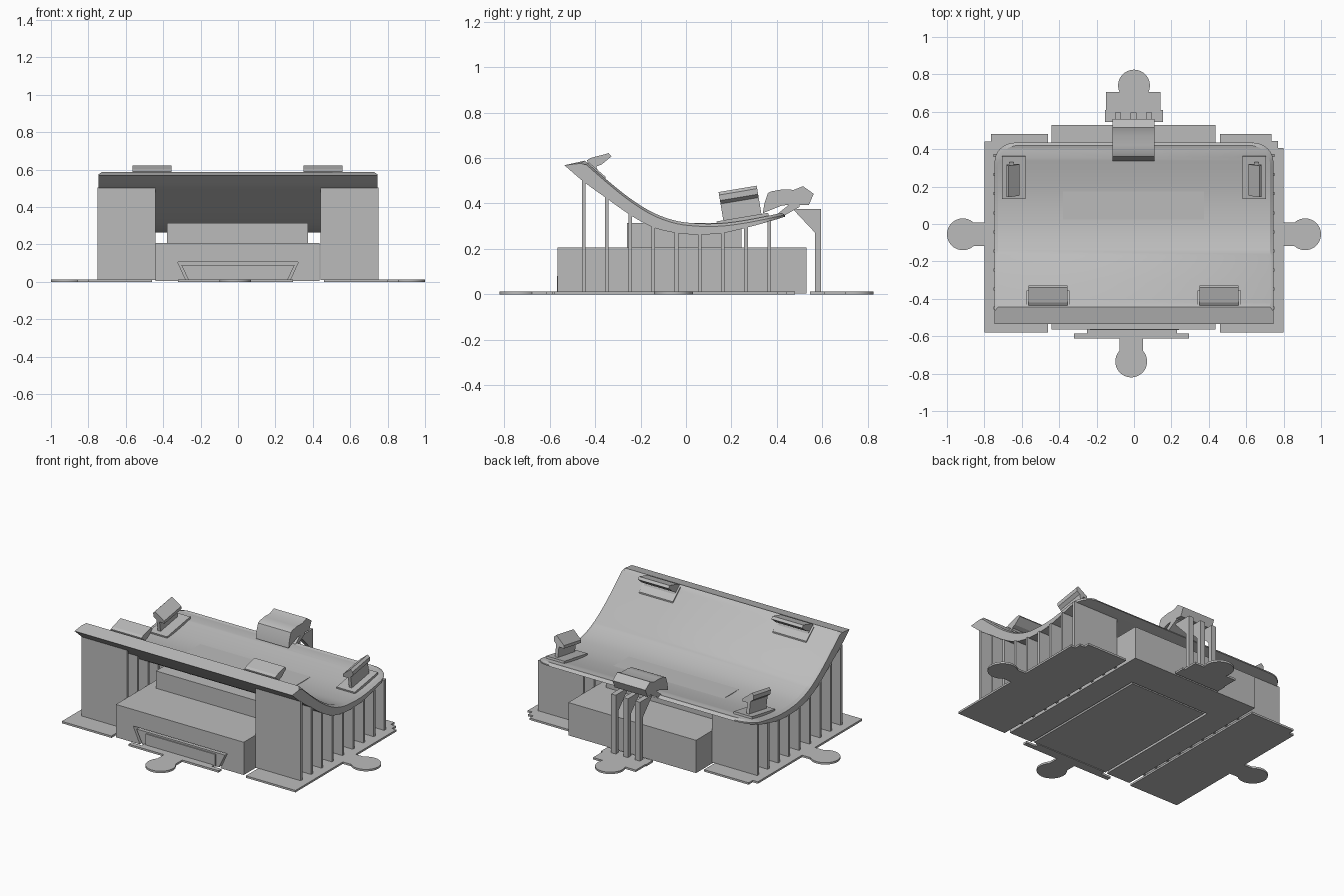
import bpy, bmesh, math
from mathutils import Matrix, Vector

if "Cube" in bpy.data.objects:
    bpy.data.objects.remove(bpy.data.objects["Cube"])

grey = bpy.data.materials.new("plain grey")
grey.diffuse_color = (0.5, 0.5, 0.5, 1)
grey.use_nodes = True
grey.node_tree.nodes["Principled BSDF"].inputs["Base Color"].default_value = grey.diffuse_color


def finish(name, bm, smooth=False):
    bmesh.ops.recalc_face_normals(bm, faces=bm.faces)
    me = bpy.data.meshes.new(name)
    bm.to_mesh(me)
    bm.free()
    ob = bpy.data.objects.new(name, me)
    bpy.context.collection.objects.link(ob)
    me.materials.append(grey)
    if smooth:
        bpy.context.view_layer.objects.active = ob
        ob.select_set(True)
        bpy.ops.object.shade_smooth_by_angle(angle=math.radians(30))
        ob.select_set(False)
    return ob


def prism(name, pts, axis, a, b, smooth=False):
    """Extrude a 2D outline along an axis: x takes (y,z), y takes (x,z), z takes (x,y)."""
    place = {'x': lambda u, v, t: (t, u, v),
             'y': lambda u, v, t: (u, t, v),
             'z': lambda u, v, t: (u, v, t)}[axis]
    bm = bmesh.new()
    lo = [bm.verts.new(place(u, v, a)) for u, v in pts]
    hi = [bm.verts.new(place(u, v, b)) for u, v in pts]
    bm.faces.new(lo)
    bm.faces.new(hi)
    n = len(pts)
    for i in range(n):
        j = (i + 1) % n
        bm.faces.new((lo[i], lo[j], hi[j], hi[i]))
    return finish(name, bm, smooth)


def box(name, x0, x1, y0, y1, z0, z1):
    return prism(name, [(x0, y0), (x1, y0), (x1, y1), (x0, y1)], 'z', z0, z1)


def tab(name, cx, cy, direction, r=0.085, neck=0.0625, reach=0.135):
    """Rounded anchor tab: a disc with a straight neck running back to the base."""
    start = math.asin(neck / r)
    pts = [(-reach, -neck)]
    for i in range(33):
        a = -math.pi + start + (2 * math.pi - 2 * start) * i / 32
        pts.append((r * math.cos(a), r * math.sin(a)))
    pts.append((-reach, neck))
    c, s = math.cos(direction), math.sin(direction)
    pts = [(cx + u * c - v * s, cy + u * s + v * c) for u, v in pts]
    return prism(name, pts, 'z', 0, 0.012, True)


def curve(points, y):
    """Smooth cubic interpolation through (y, z) points."""
    i = max(k for k in range(len(points) - 1) if k == 0 or points[k][0] <= y)
    p = [points[min(max(i + d, 0), len(points) - 1)] for d in (-1, 0, 1, 2)]
    h = p[2][0] - p[1][0]
    t = (y - p[1][0]) / h
    m1 = (p[2][1] - p[0][1]) / (p[2][0] - p[0][0]) * h
    m2 = (p[3][1] - p[1][1]) / (p[3][0] - p[1][0]) * h
    return ((2*t**3 - 3*t*t + 1) * p[1][1] + (t**3 - 2*t*t + t) * m1
            + (3*t*t - 2*t**3) * p[2][1] + (t**3 - t*t) * m2)


LOWER = [(-0.535, 0.568), (-0.45, 0.495), (-0.35, 0.423), (-0.247, 0.35), (-0.145, 0.295),
         (-0.043, 0.27), (0.06, 0.263), (0.163, 0.27), (0.265, 0.293), (0.365, 0.32), (0.44, 0.343)]
UPPER = [(-0.445, 0.588), (-0.35, 0.505), (-0.25, 0.425), (-0.15, 0.362), (-0.05, 0.325),
         (0.05, 0.312), (0.15, 0.312), (0.25, 0.324), (0.35, 0.343), (0.44, 0.363)]

# Curved cradle shell: cross-sections along y, rounded rear corners, sloped front lip
W, R, BACK = 0.745, 0.11, 0.435
stations = [-0.535 + 0.86 * i / 30 for i in range(31)]
stations += [BACK - R + R * math.sin(math.pi / 2 * i / 9) for i in range(1, 10)]
bm = bmesh.new()
rings = []
for k, y in enumerate(stations):
    over = max(0, y - (BACK - R))
    w = W - R + math.sqrt(max(0, R * R - over * over))
    yt = -0.445 + (y + 0.535) * (BACK - 0.015 + 0.445) / (BACK + 0.535)
    ytr = -0.465 + (y + 0.535) * (BACK + 0.465) / (BACK + 0.535)
    zl, zt = curve(LOWER, y), curve(UPPER, yt)
    zr = curve(UPPER, max(ytr, -0.445)) - 0.012
    rings.append([bm.verts.new(p) for p in (
        (-w, y, zl), (w, y, zl), (w, ytr, zr), (w - 0.018, yt, zt),
        (-w + 0.018, yt, zt), (-w, ytr, zr))])
for a, b in zip(rings, rings[1:]):
    for i in range(6):
        j = (i + 1) % 6
        bm.faces.new((a[i], a[j], b[j], b[i]))
bm.faces.new(rings[0])
bm.faces.new(rings[-1])
finish("cradle_shell", bm, True)

# Side base plates with stepped rear corners
prism("left_base_plate", [(-0.8, -0.58), (-0.46, -0.58), (-0.46, 0.48), (-0.765, 0.48),
                          (-0.765, 0.44), (-0.8, 0.44)], 'z', 0, 0.012)
prism("right_base_plate", [(0.46, -0.58), (0.8, -0.58), (0.8, 0.405), (0.77, 0.405), (0.77, 0.445),
                           (0.735, 0.445), (0.735, 0.48), (0.46, 0.48)], 'z', 0, 0.012)

# Anchor tabs and their strips
tab("left_tab", -0.915, -0.055, math.pi)
tab("right_tab", 0.915, -0.055, 0)
tab("front_tab", -0.015, -0.735, -math.pi / 2)
tab("rear_tab", 0, 0.74, math.pi / 2, reach=0.08)
box("front_strip", -0.32, 0.295, -0.613, -0.585, 0, 0.012)
box("front_strip_link", -0.25, 0.23, -0.585, -0.555, 0, 0.012)
prism("rear_base_plate", [(-0.155, 0.545), (0.155, 0.545), (0.155, 0.61), (0.143, 0.61),
                          (0.143, 0.705), (-0.15, 0.705), (-0.15, 0.61), (-0.155, 0.61)], 'z', 0, 0.012)

# Central housing with a dovetail slot for the sliding door
housing = box("housing", -0.44, 0.435, -0.565, 0.53, 0.004, 0.207)
box("upper_housing", -0.38, 0.375, -0.26, 0.245, 0.2, 0.314)
slot = prism("slot_cutter", [(-0.265, -0.02), (0.265, -0.02), (0.322, 0.105), (-0.322, 0.105)],
             'y', -0.62, 0.31)
slot.hide_render = True
slot.hide_viewport = True
cut = housing.modifiers.new("door_slot", 'BOOLEAN')
cut.object = slot
cut.solver = 'EXACT'
prism("sliding_door", [(-0.262, 0.004), (0.262, 0.004), (0.303, 0.09), (-0.303, 0.09)],
      'y', -0.56, 0.3)
box("door_face", -0.235, 0.24, -0.567, -0.555, 0.004, 0.08)

# Support ribs reaching the underside of the shell, on both sides
for n in range(9):
    y = -0.45 + 0.102 * n
    top = [(y - 0.008, curve(LOWER, y - 0.008) + 0.004), (y + 0.008, curve(LOWER, y + 0.008) + 0.004)]
    outline = [(y + 0.008, 0.01), (y - 0.008, 0.01)] + top
    for side, x0, x1 in (("left", -0.75, -0.44), ("right", 0.44, 0.75)):
        prism(f"{side}_rib_{n + 1}", outline, 'x', x0, x1)

# Front retaining hooks on the raised edge
for side, cx in (("left", -0.46), ("right", 0.455)):
    prism(f"{side}_front_hook", [(-0.43, 0.565), (-0.435, 0.59), (-0.42, 0.6), (-0.34, 0.621),
                                 (-0.328, 0.607), (-0.37, 0.572), (-0.395, 0.562), (-0.378, 0.52),
                                 (-0.4, 0.53)], 'x', cx - 0.105, cx + 0.105)
    prism(f"{side}_front_pad", [(-0.43, 0.55), (-0.43, 0.583), (-0.355, 0.518), (-0.355, 0.48)],
          'x', cx - 0.116, cx + 0.116)

# Side hooks: upright stem with an overhanging sloped head, tilted with the shell
tilt = Matrix.Rotation(math.radians(9.5), 4, 'X')
for side, s in (("left", -1), ("right", 1)):
    pad = box(f"{side}_hook_pad", *sorted((s * 0.705, s * 0.58)), -0.115, 0.115, -0.015, 0.012)
    hook = prism(f"{side}_hook", [(s * 0.665, 0), (s * 0.665, 0.085), (s * 0.683, 0.1),
                                  (s * 0.683, 0.125), (s * 0.67, 0.138), (s * 0.612, 0.09),
                                  (s * 0.612, 0.072), (s * 0.645, 0.075), (s * 0.645, 0)],
                 'y', -0.085, 0.085)
    for ob in (pad, hook):
        ob.data.transform(Matrix.Translation(Vector((0, 0.25, 0.328))) @ tilt)

# Rear latch and the arm joining it to the shell
prism("rear_latch", [(0.338, 0.357), (0.345, 0.4), (0.36, 0.445), (0.375, 0.453), (0.42, 0.461),
                     (0.475, 0.46), (0.515, 0.476), (0.562, 0.442), (0.54, 0.392), (0.47, 0.396),
                     (0.42, 0.39)], 'x', -0.115, 0.11, True)
prism("latch_arm", [(0.4, 0.345), (0.43, 0.345), (0.5, 0.385), (0.5, 0.4), (0.46, 0.4), (0.41, 0.36)],
      'x', -0.115, 0.11)

# Three gusseted fins holding up the latch
for n, cx in enumerate((-0.085, -0.003, 0.08)):
    prism(f"latch_fin_{n + 1}", [(0.595, 0.01), (0.595, 0.376), (0.475, 0.376), (0.475, 0.37),
                                 (0.567, 0.272), (0.567, 0.01)], 'x', cx - 0.016, cx + 0.016)
